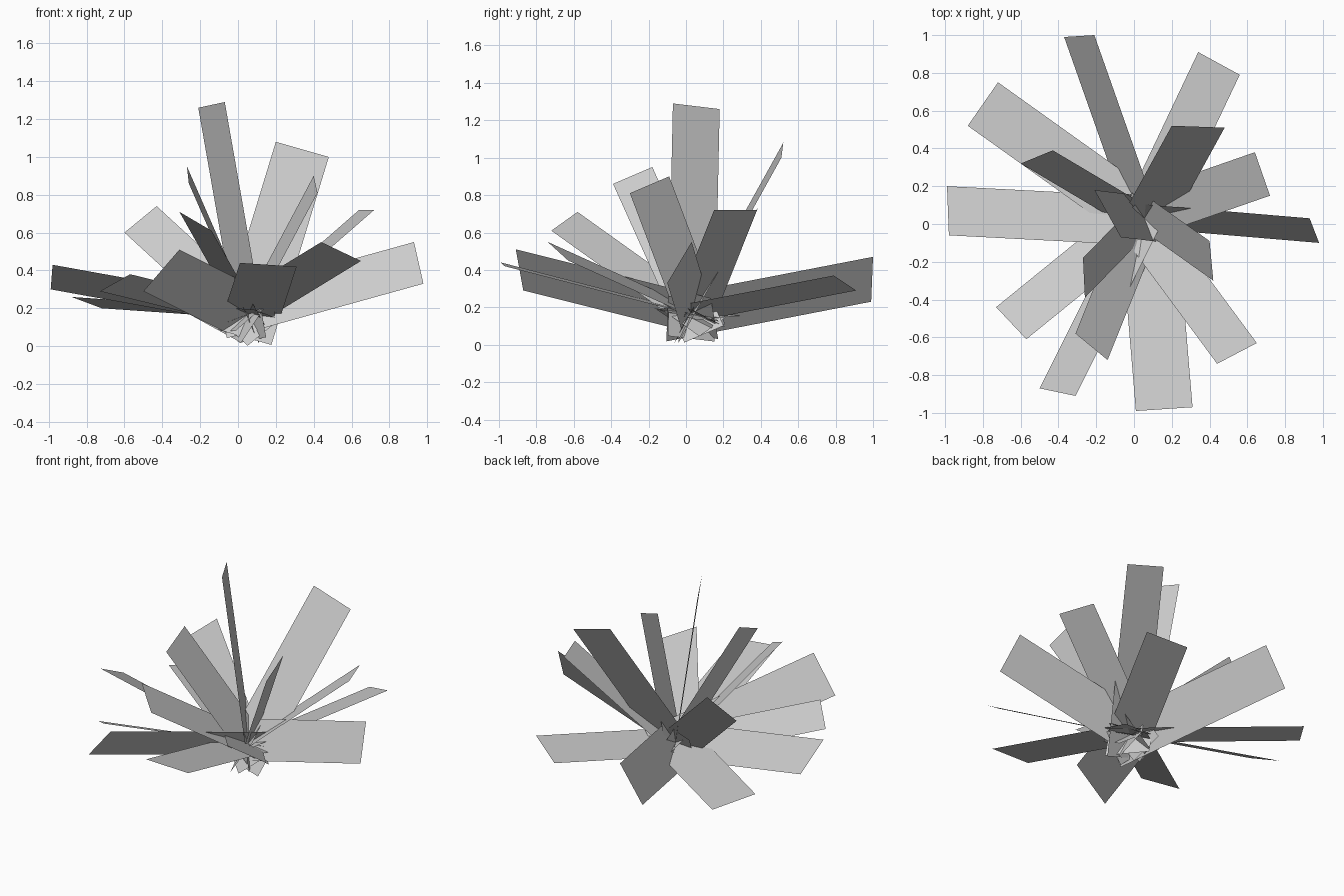
import bpy
import bmesh
from mathutils import Vector

default_cube = bpy.data.objects.get("Cube")
if default_cube:
    bpy.data.objects.remove(default_cube, do_unlink=True)

# One plain grey for every blade
grey = bpy.data.materials.new("pale_grey")
grey.use_nodes = True
colour = (0.6, 0.6, 0.6, 1.0)
grey.diffuse_color = colour
grey.node_tree.nodes["Principled BSDF"].inputs["Base Color"].default_value = colour

# All blades pass through one hub and run a little past it
HUB = Vector((0.055, 0.03, 0.17))
ROOT_OVERRUN = 0.14


def make_blade(name, tip_a, tip_b):
    """Flat rectangular blade whose far edge is tip_a to tip_b."""
    a, b = Vector(tip_a) / 100, Vector(tip_b) / 100
    across = (b - a).normalized()
    along = (a + b) / 2 - HUB
    along -= across * along.dot(across)
    along += along.normalized() * ROOT_OVERRUN

    bm = bmesh.new()
    corners = [bm.verts.new(p) for p in (a, b, b - along, a - along)]
    face = bm.faces.new(corners)
    face.normal_update()
    if face.normal.z < 0:
        face.normal_flip()
    mesh = bpy.data.meshes.new(name)
    bm.to_mesh(mesh)
    bm.free()
    mesh.materials.append(grey)
    blade = bpy.data.objects.new(name, mesh)
    bpy.context.collection.objects.link(blade)
    return blade


# Tip edges in hundredths of a unit, grouped by how far the blades lean
BLADES = {
    "upright_blade": [
        ((-21, 18, 126), (-7, -7, 129)),
        ((20, 52, 108), (48, 51, 100)),
        ((-27, -18, 95), (-26, -39, 86)),
        ((40, -9, 90), (42, -30, 81)),
    ],
    "leaning_blade": [
        ((-43, 39, 74), (-60, 32, 60)),
        ((64, 38, 72), (72, 15, 72)),
        ((-31, -58, 71), (-14, -72, 61)),
        ((44, -74, 55), (65, -63, 45)),
    ],
    "low_blade": [
        ((-98, -6, 30), (-99, 20, 43)),
        ((-88, 52, 26), (-72, 75, 20)),
        ((-37, 99, 23), (-21, 100, 47)),
        ((34, 91, 29), (56, 79, 37)),
        ((93, 3, 55), (98, -10, 33)),
        ((1, -99, 44), (31, -97, 42)),
        ((-50, -87, 29), (-31, -91, 51)),
        ((-73, -44, 29), (-57, -61, 38)),
    ],
}

# The low blade on the right side rises towards its front corner
BLADES["low_blade"][0] = ((-98, -6, 43), (-99, 20, 30))

for group, tips in BLADES.items():
    for number, (tip_a, tip_b) in enumerate(tips, start=1):
        make_blade(f"{group}_{number}", tip_a, tip_b)
